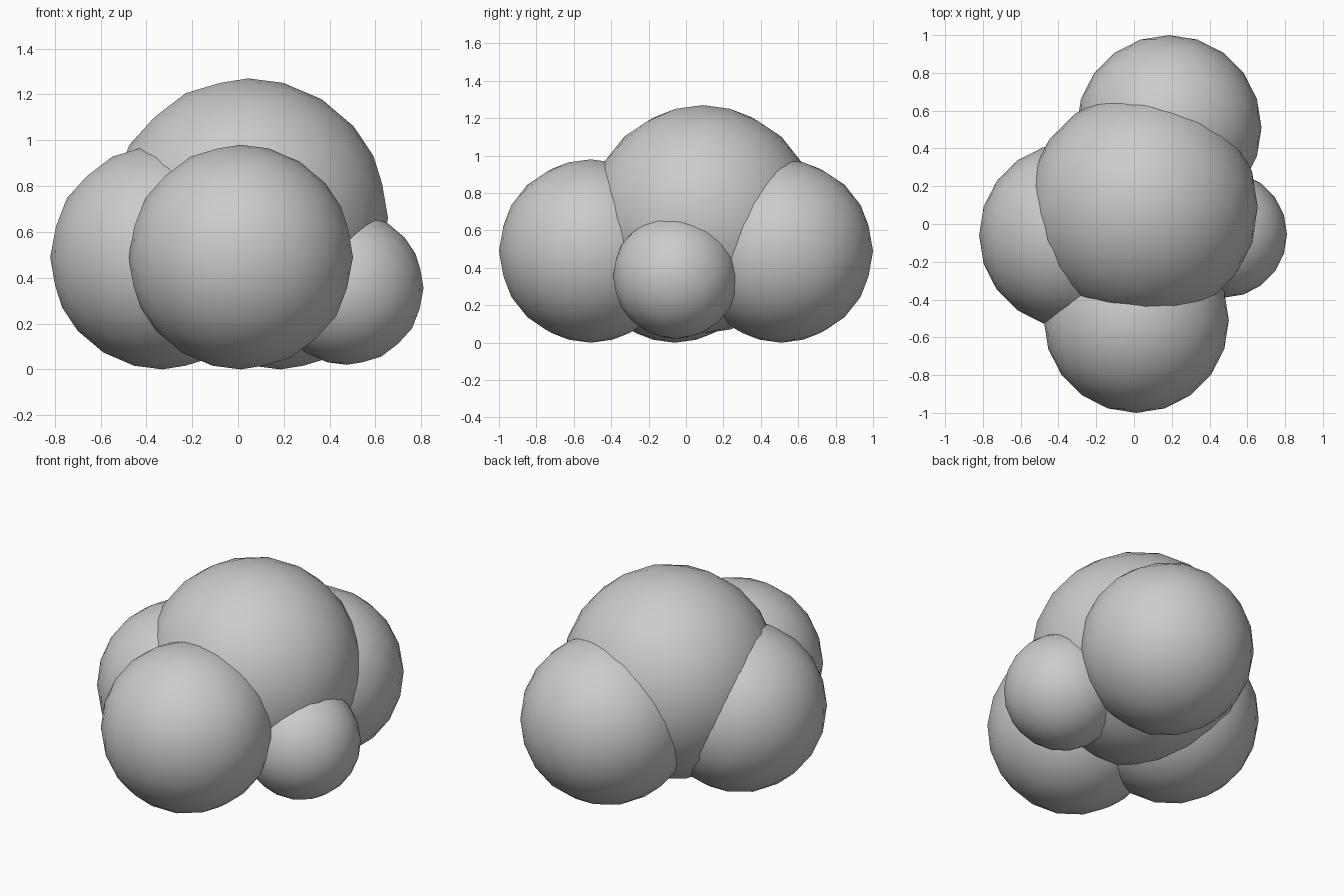
import bpy

if "Cube" in bpy.data.objects:
    bpy.data.objects.remove(bpy.data.objects["Cube"])

# name, centre, radius of every overlapping puff
PUFFS = [
    ("puff_centre", (0.045, 0.09, 0.66), 0.61),
    ("puff_front", (0.012, -0.51, 0.49), 0.49),
    ("puff_back", (0.185, 0.51, 0.49), 0.49),
    ("puff_left", (-0.33, -0.06, 0.49), 0.49),
    ("puff_right_small", (0.475, -0.055, 0.355), 0.335),
]


def add_puff(name, centre, radius):
    """One smooth-shaded, medium-resolution ball."""
    bpy.ops.mesh.primitive_ico_sphere_add(subdivisions=3, radius=radius, location=centre)
    puff = bpy.context.object
    puff.name = name
    bpy.ops.object.shade_smooth()


for puff_data in PUFFS:
    add_puff(*puff_data)
